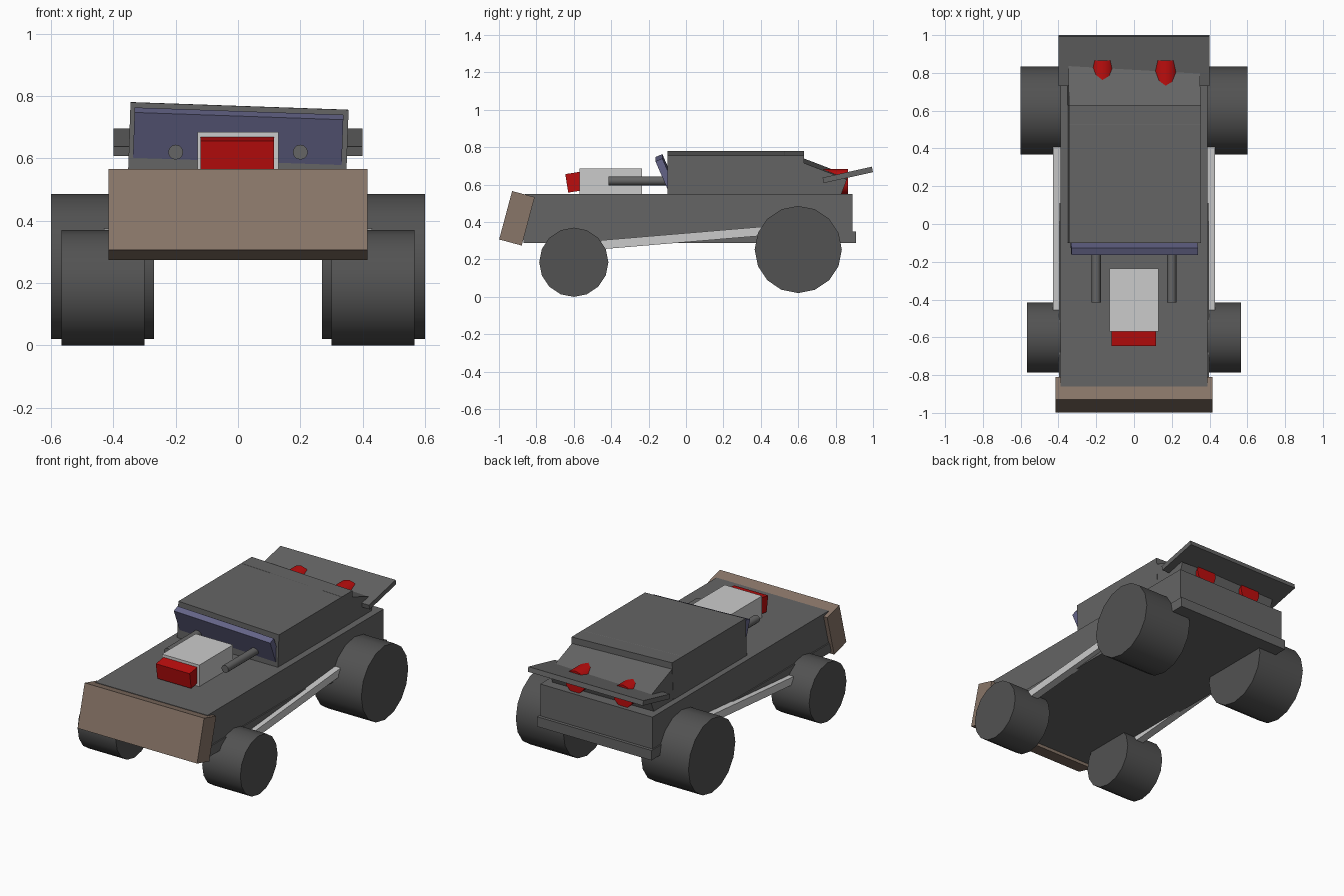
import bpy
from math import radians, pi

if "Cube" in bpy.data.objects:
    bpy.data.objects.remove(bpy.data.objects["Cube"])


def material(name, color):
    m = bpy.data.materials.new(name)
    m.diffuse_color = (*color, 1)
    m.use_nodes = True
    m.node_tree.nodes["Principled BSDF"].inputs["Base Color"].default_value = m.diffuse_color
    return m


DARK = material("dark_grey", (0.13, 0.13, 0.13))
TYRE = material("tyre_grey", (0.085, 0.085, 0.085))
BROWN = material("brown", (0.25, 0.18, 0.14))
RED = material("red", (0.5, 0.004, 0.004))
GLASS = material("glass_blue", (0.13, 0.13, 0.25))


def box(name, center, size, mat=None, tilt=0, roll=0):
    """Box tilted about x, then rolled about y (degrees)."""
    bpy.ops.mesh.primitive_cube_add(size=1, location=center,
                                    rotation=(radians(tilt), radians(roll), 0))
    ob = bpy.context.object
    ob.name = name
    ob.scale = size
    if mat:
        ob.data.materials.append(mat)
    return ob


def cylinder(name, center, radius, length, sides, mat, axis):
    rot = (0, pi / 2, 0) if axis == "x" else (pi / 2, 0, 0)
    bpy.ops.mesh.primitive_cylinder_add(vertices=sides, radius=radius, depth=length,
                                        location=center, rotation=rot)
    ob = bpy.context.object
    ob.name = name
    ob.data.materials.append(mat)
    bpy.ops.object.shade_smooth_by_angle(angle=radians(35))
    return ob


# Chassis and main body
box("body", (0, 0.015, 0.43), (0.78, 1.75, 0.24), DARK)
box("floor_pan", (0, 0.02, 0.319), (0.795, 1.78, 0.062), DARK)

# Tilted front bumper
box("front_bumper", (0, -0.904, 0.42), (0.83, 0.125, 0.268), BROWN, tilt=-15)

# Slightly leaning cabin with sloped rear and windscreen
box("cabin", (0, 0.265, 0.624), (0.70, 0.73, 0.288), DARK, roll=2)
box("cabin_rear_slope", (0, 0.66, 0.62), (0.697, 0.36, 0.18), DARK, tilt=-21, roll=2)
box("windscreen", (0, -0.105, 0.652), (0.67, 0.04, 0.20), GLASS, tilt=23.5, roll=2)

# Engine block with air intake on the bonnet
box("engine", (0, -0.4025, 0.605), (0.26, 0.335, 0.16))
box("air_intake", (-0.002, -0.598, 0.613), (0.235, 0.08, 0.10), RED, tilt=9)

# Rear spoiler
box("spoiler", (0, 0.865, 0.652), (0.80, 0.27, 0.03), DARK, tilt=12.5)

# Paired parts: wheels, side pipes, bonnet pipes, rear lights
for side, s in (("right", 1), ("left", -1)):
    cylinder(f"{side}_front_wheel", (s * 0.433, -0.60, 0.185), 0.185, 0.265, 16, TYRE, "x")
    cylinder(f"{side}_rear_wheel", (s * 0.435, 0.60, 0.253), 0.233, 0.33, 16, TYRE, "x")
    box(f"{side}_side_pipe", (s * 0.405, -0.02, 0.315), (0.05, 0.87, 0.048), tilt=4.8)
    cylinder(f"{side}_bonnet_pipe", (s * 0.20, -0.24, 0.62), 0.024, 0.35, 12, DARK, "y")
    cylinder(f"{side}_rear_light", (s * 0.167, 0.78, 0.613), 0.07, 0.17, 12, RED, "y")
